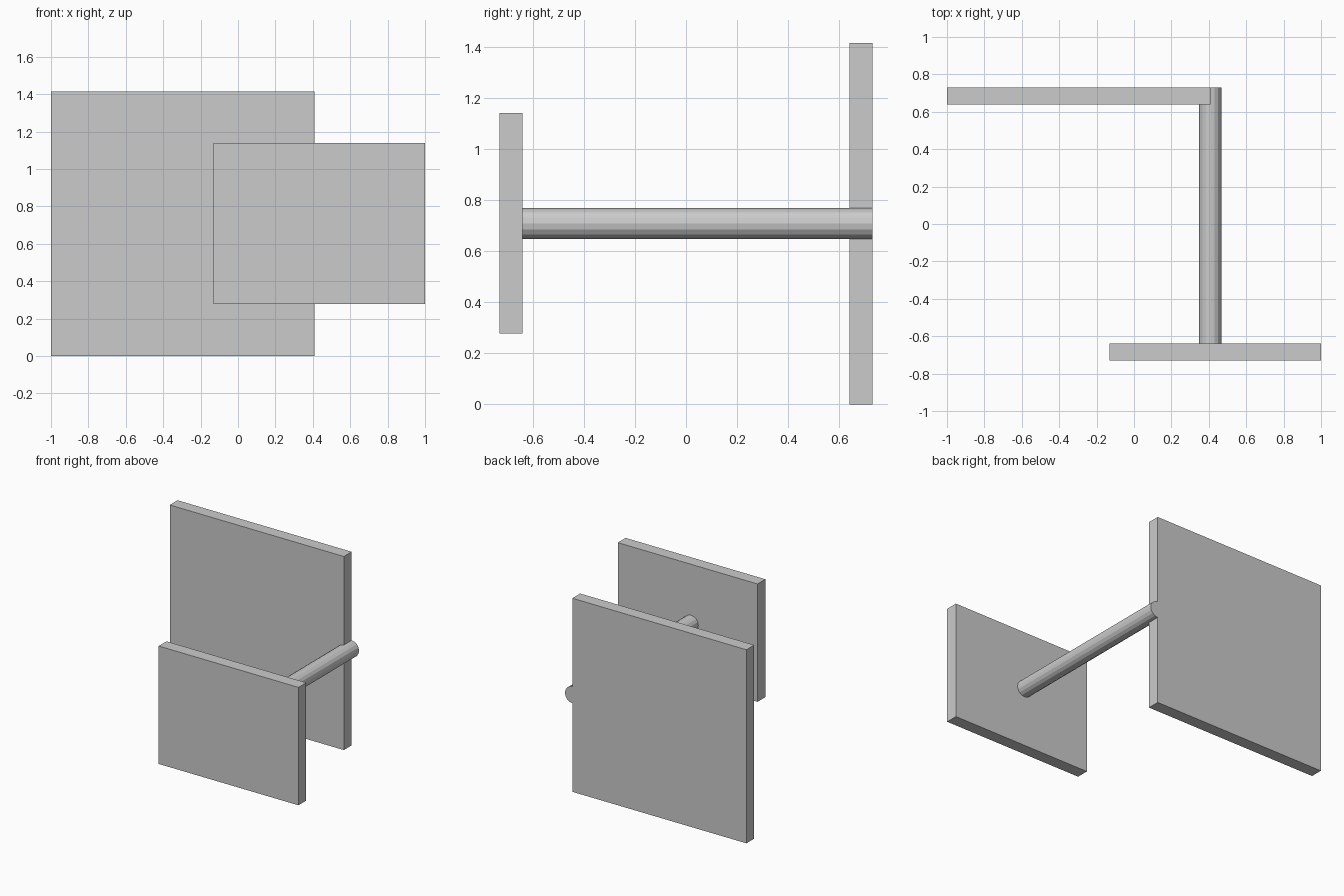
import bpy
import math

if "Cube" in bpy.data.objects:
    bpy.data.objects.remove(bpy.data.objects["Cube"])


def plate(name, x0, x1, y0, y1, z0, z1):
    bpy.ops.mesh.primitive_cube_add(
        size=1, location=((x0 + x1) / 2, (y0 + y1) / 2, (z0 + z1) / 2))
    ob = bpy.context.object
    ob.name = name
    ob.scale = (x1 - x0, y1 - y0, z1 - z0)
    bpy.ops.object.transform_apply(location=False, rotation=False, scale=True)
    return ob


# Large back plate and smaller front plate
plate("back_plate", -1.0, 0.408, 0.64, 0.73, 0.0, 1.415)
plate("front_plate", -0.13, 1.0, -0.73, -0.64, 0.278, 1.14)

# Connecting rod: flush with the back face, half outside the back plate edge
rod_start, rod_end = -0.64, 0.73
bpy.ops.mesh.primitive_cylinder_add(
    vertices=16, radius=0.06, depth=rod_end - rod_start,
    location=(0.408, (rod_start + rod_end) / 2, 0.708),
    rotation=(math.pi / 2, 0, 0))
bpy.context.object.name = "connecting_rod"
